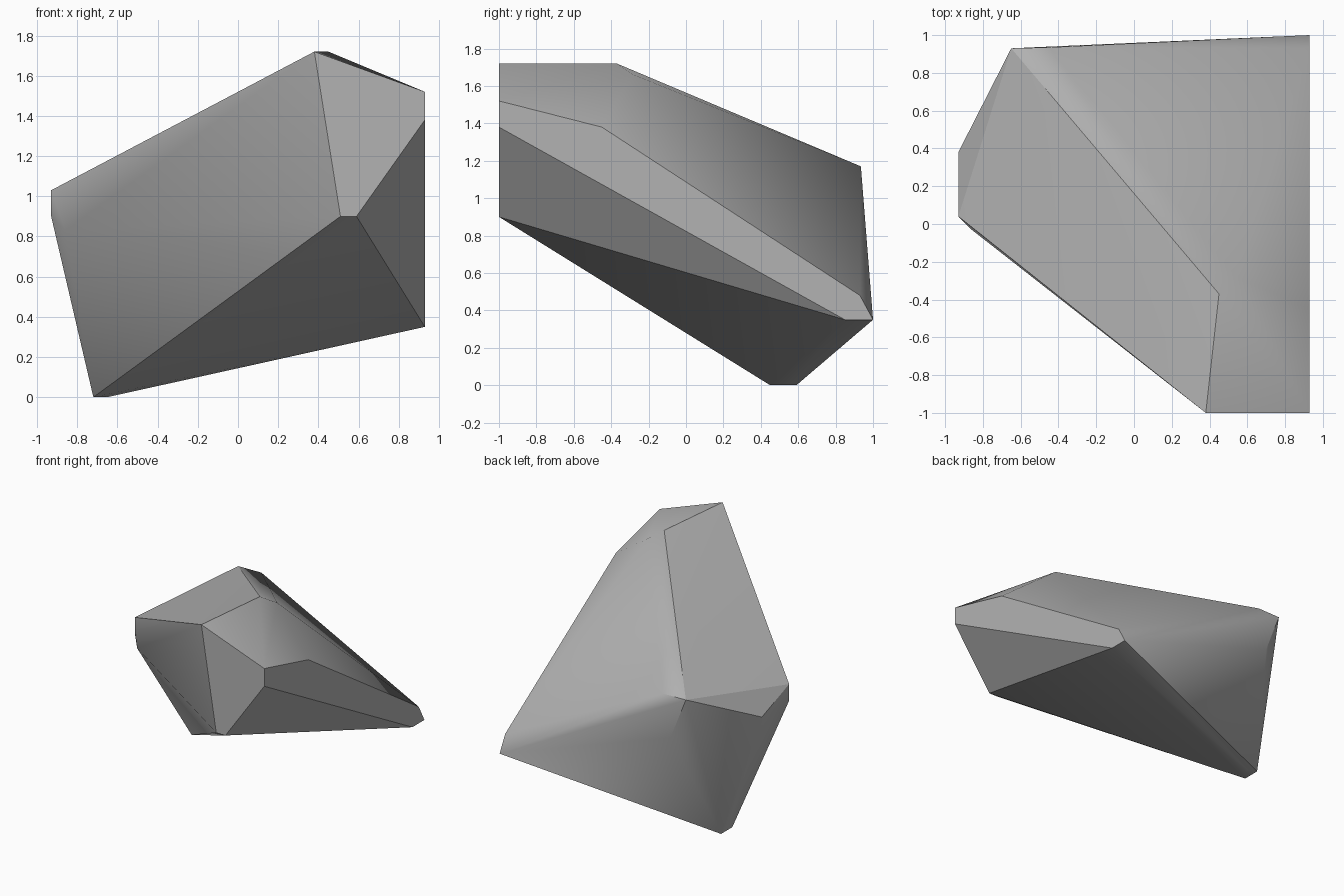
import bpy, bmesh, math

cube = bpy.data.objects.get("Cube")
if cube:
    bpy.data.objects.remove(cube, do_unlink=True)

# Flat stone colour
stone = bpy.data.materials.new("grey_stone")
stone.use_nodes = True
colour = (0.45, 0.45, 0.45, 1)
stone.diffuse_color = colour
bsdf = stone.node_tree.nodes["Principled BSDF"]
bsdf.inputs["Base Color"].default_value = colour
bsdf.inputs["Roughness"].default_value = 0.9

# Chipped corners of the boulder, grouped by where they sit
corners = {
    "front_face": [(.38, -1, 1.72), (.93, -1, 1.52), (.93, -1, 1.38), (.59, -1, .9), (.51, -1, .9)],
    "right_face": [(.93, -.45, 1.38), (.93, .93, .48), (.93, 1, .35), (.93, .85, .35)],
    "crest": [(.45, -.37, 1.72), (.54, -.28, 1.66)],
    "back_top": [(-.65, .93, 1.17), (-.45, .935, 1.17), (-.52, .936, .84)],
    "left_tip": [(-.93, .04, 1.03), (-.93, .04, .9), (-.93, .38, .9), (-.86, -.03, .83)],
    "foot": [(-.72, .59, 0), (-.72, .45, 0), (-.65, .56, 0)],
}

# Stretch a skin around the corners and merge the flat facets
bm = bmesh.new()
for group in corners.values():
    for point in group:
        bm.verts.new(point)
bmesh.ops.convex_hull(bm, input=bm.verts[:])
bmesh.ops.delete(bm, geom=[v for v in bm.verts if not v.link_faces], context="VERTS")
bmesh.ops.dissolve_limit(bm, angle_limit=math.radians(1), verts=bm.verts[:], edges=bm.edges[:])
bmesh.ops.recalc_face_normals(bm, faces=bm.faces[:])

mesh = bpy.data.meshes.new("boulder")
bm.to_mesh(mesh)
bm.free()
mesh.materials.append(stone)
boulder = bpy.data.objects.new("boulder", mesh)
bpy.context.collection.objects.link(boulder)

# Soft shading over shallow edges, crisp over steep ones
bpy.ops.object.select_all(action="DESELECT")
boulder.select_set(True)
bpy.context.view_layer.objects.active = boulder
bpy.ops.object.shade_smooth_by_angle(angle=math.radians(30))
